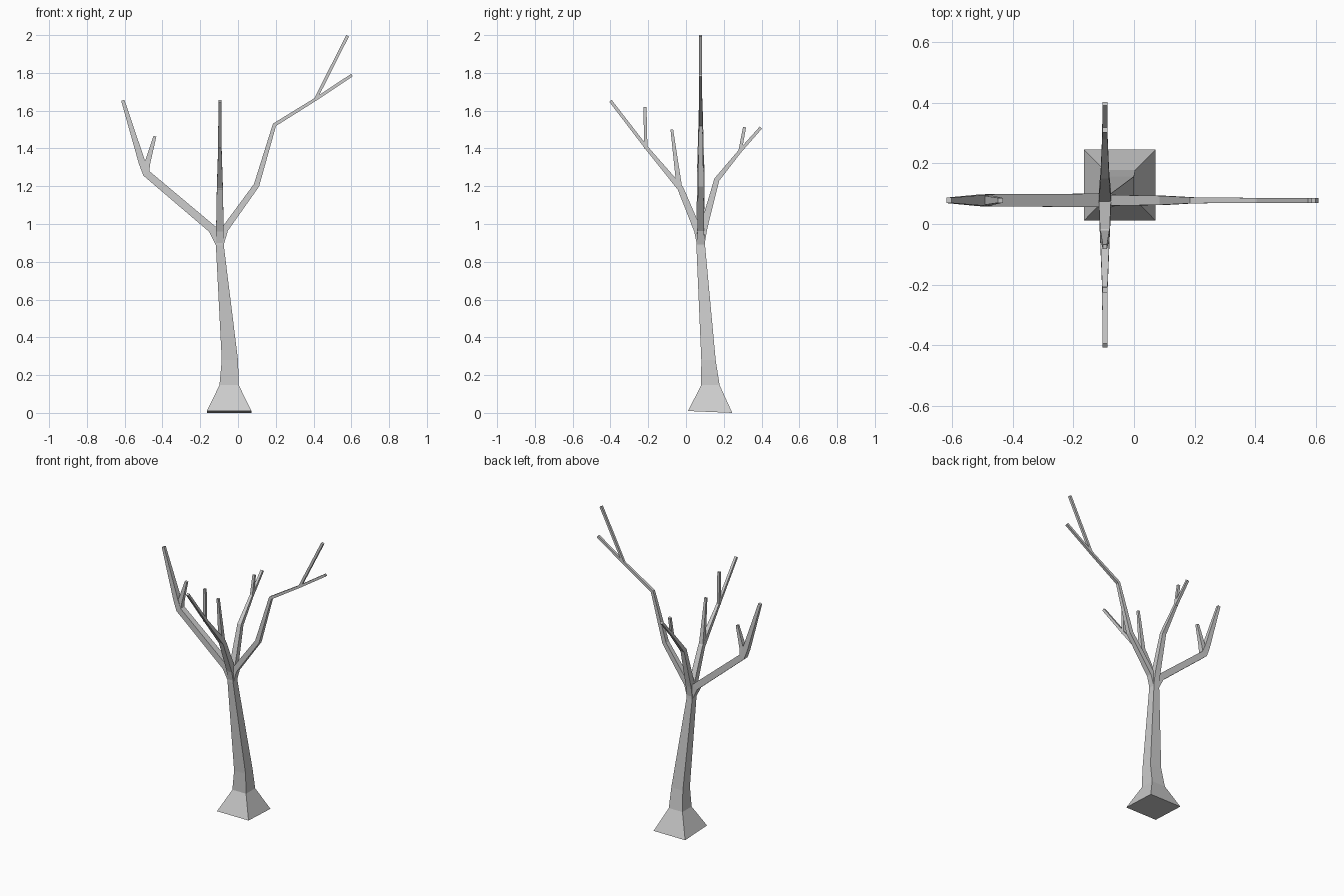
import bpy, bmesh
from mathutils import Vector

if "Cube" in bpy.data.objects:
    bpy.data.objects.remove(bpy.data.objects["Cube"])


def loft(name, rings):
    """Closed skin over a list of four-sided rings."""
    bm = bmesh.new()
    loops = [[bm.verts.new(p) for p in r] for r in rings]
    for a, b in zip(loops, loops[1:]):
        for i in range(4):
            j = (i + 1) % 4
            bm.faces.new((a[i], a[j], b[j], b[i]))
    bm.faces.new(loops[0])
    bm.faces.new(loops[-1])
    bmesh.ops.recalc_face_normals(bm, faces=bm.faces[:])
    me = bpy.data.meshes.new(name)
    bm.to_mesh(me)
    bm.free()
    ob = bpy.data.objects.new(name, me)
    bpy.context.collection.objects.link(ob)
    return ob


def branch(name, plane, path):
    """Square limb lying in an upright plane; path = (across, height, half width)."""
    if plane == "x":
        side, pts = Vector((0, 1, 0)), [Vector((u, CY, z)) for u, z, r in path]
    else:
        side, pts = Vector((1, 0, 0)), [Vector((CX, u, z)) for u, z, r in path]
    dirs = [(b - a).normalized() for a, b in zip(pts, pts[1:])]
    rings = []
    for i, p in enumerate(pts):
        d0, d1 = dirs[max(i - 1, 0)], dirs[min(i, len(dirs) - 1)]
        n = side.cross((d0 + d1).normalized())
        r = path[i][2]
        rings.append([p + side * r * a + n * r * b
                      for a, b in ((-1, -1), (1, -1), (1, 1), (-1, 1))])
    loft(name, rings)


CX, CY = -0.096, 0.078   # crown of the trunk

# Trunk with flared, slightly tilted foot: x, y, z, half x, half y, front lift
trunk = [(-0.047, 0.128, 0.0, 0.118, 0.117, 0.01),
         (-0.047, 0.129, 0.147, 0.051, 0.049, 0),
         (-0.043, 0.119, 0.28, 0.043, 0.038, 0),
         (CX, CY, 0.885, 0.021, 0.023, 0),
         (CX, CY, 0.965, 0.02, 0.02, 0)]
loft("trunk", [[(x + hx * a, y + hy * b, z + (lift if b < 0 else 0))
                for a, b in ((-1, -1), (1, -1), (1, 1), (-1, 1))]
               for x, y, z, hx, hy, lift in trunk])

# Left limb
branch("left_branch", "x", [(CX, 0.89, 0.02), (-0.135, 0.972, 0.022), (-0.485, 1.268, 0.02),
                            (-0.508, 1.325, 0.018), (-0.61, 1.655, 0.009)])
branch("left_twig", "x", [(-0.487, 1.285, 0.018), (-0.479, 1.325, 0.015), (-0.44, 1.465, 0.008)])

# Right limb
branch("right_branch", "x", [(CX, 0.89, 0.02), (-0.07, 0.972, 0.018), (0.098, 1.205, 0.015),
                             (0.193, 1.525, 0.01), (0.41, 1.66, 0.008), (0.603, 1.788, 0.008)])
branch("right_twig", "x", [(0.41, 1.66, 0.008), (0.58, 1.996, 0.008)])

# Front limb
branch("front_branch", "y", [(CY, 0.89, 0.02), (0.063, 0.965, 0.02), (-0.03, 1.19, 0.016),
                             (-0.21, 1.405, 0.009), (-0.4, 1.652, 0.008)])
branch("front_low_twig", "y", [(-0.035, 1.19, 0.015), (-0.075, 1.5, 0.007)])
branch("front_high_twig", "y", [(-0.213, 1.4, 0.009), (-0.217, 1.62, 0.008)])

# Back limb
branch("back_branch", "y", [(CY, 0.89, 0.02), (0.092, 0.975, 0.02), (0.163, 1.235, 0.014),
                            (0.285, 1.385, 0.009), (0.396, 1.51, 0.008)])
branch("back_twig", "y", [(0.285, 1.38, 0.009), (0.31, 1.513, 0.008)])
